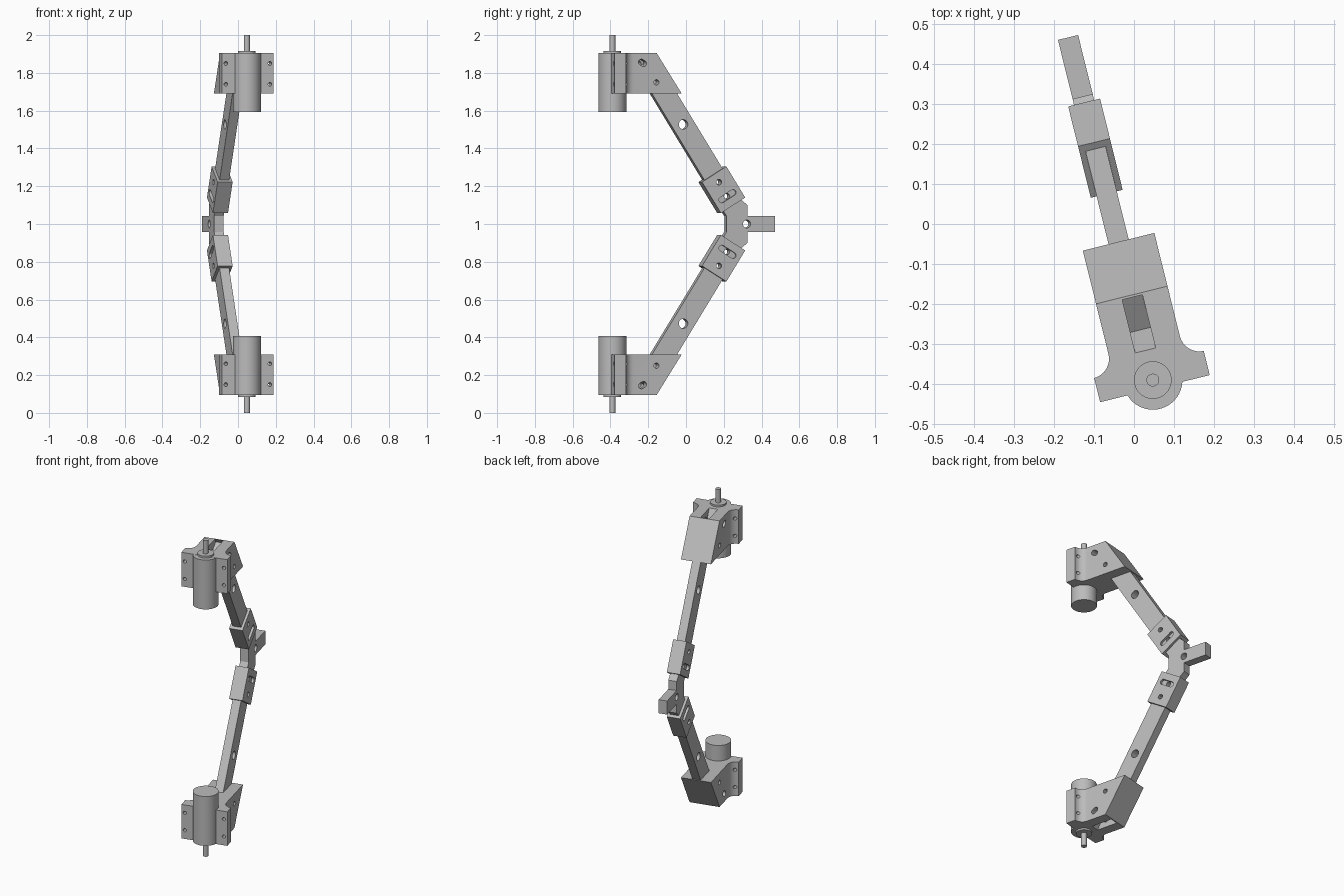
import bpy, bmesh
from math import radians, sin, cos, pi
from mathutils import Matrix, Vector

if "Cube" in bpy.data.objects:
    bpy.data.objects.remove(bpy.data.objects["Cube"])

grey = bpy.data.materials.new("machined grey")
grey.use_nodes = True
COLOUR = (0.5, 0.5, 0.5, 1)
grey.diffuse_color = COLOUR
grey.node_tree.nodes["Principled BSDF"].inputs["Base Color"].default_value = COLOUR

# Local frame: origin on the motor axis at mid height, y runs along the linkage
FRAME = Matrix.Translation((0.047, -0.39, 1)) @ Matrix.Rotation(radians(13.9), 4, 'Z')
SLOPE = radians(58)
D = Vector((cos(SLOPE), -sin(SLOPE)))   # down the arm, in (y, z)
N = Vector((sin(SLOPE), cos(SLOPE)))    # across the arm, in (y, z)
ROOT = Vector((0.279, 0.69))            # arm centre where it leaves the bracket
JOINT = ROOT + D * 0.6                  # sleeve centre


def prism(name, points, low, high, axis='X'):
    """Extrude a profile: (y, z) points along X, or (x, y) points along Z."""
    bm = bmesh.new()
    place = (lambda p: (low, p[0], p[1])) if axis == 'X' else (lambda p: (p[0], p[1], low))
    face = bm.faces.new([bm.verts.new(place(p)) for p in points])
    new = bmesh.ops.extrude_face_region(bm, geom=[face])["geom"]
    step = high - low
    bmesh.ops.translate(bm, verts=[g for g in new if isinstance(g, bmesh.types.BMVert)],
                        vec=(step, 0, 0) if axis == 'X' else (0, 0, step))
    bmesh.ops.recalc_face_normals(bm, faces=bm.faces)
    mesh = bpy.data.meshes.new(name)
    bm.to_mesh(mesh)
    bm.free()
    mesh.materials.append(grey)
    obj = bpy.data.objects.new(name, mesh)
    obj.matrix_world = FRAME
    bpy.context.collection.objects.link(obj)
    return obj


def ring(centre, radius, count=24, stretch=0.0, direction=Vector((1, 0))):
    """Circle points, or a slot when stretched along a direction."""
    side = Vector((-direction.y, direction.x))
    points = []
    for i in range(count):
        a = 2 * pi * (i + 0.5) / count
        shift = stretch if cos(a) > 0 else -stretch
        points.append(Vector(centre) + direction * (radius * cos(a) + shift) + side * radius * sin(a))
    return points


def bar(start, end, half, centre=JOINT):
    """Tilted rectangle measured along the arm from a centre."""
    return [centre + D * s + N * n for s, n in
            ((start, -half), (end, -half), (end, half), (start, half))]


def finish(obj, cutters=(), mirrored=True):
    """Cut, mirror to the other half and shade."""
    for c in cutters:
        mod = obj.modifiers.new("cut", 'BOOLEAN')
        mod.operation, mod.solver, mod.object = 'DIFFERENCE', 'EXACT', c
    if mirrored:
        mod = obj.modifiers.new("mirror", 'MIRROR')
        mod.use_axis = (False, False, True)
        mod.use_mirror_merge = False
    bpy.context.view_layer.update()
    graph = bpy.context.evaluated_depsgraph_get()
    mesh = bpy.data.meshes.new_from_object(obj.evaluated_get(graph))
    obj.modifiers.clear()
    obj.data = mesh
    for c in cutters:
        bpy.data.objects.remove(c)
    bpy.ops.object.select_all(action='DESELECT')
    obj.select_set(True)
    bpy.context.view_layer.objects.active = obj
    bpy.ops.object.shade_smooth_by_angle(angle=radians(30))


def hole(centre, radius, **slot):
    return prism("cutter", ring(centre, radius, **slot), -0.2, 0.2)


# Motor bracket: flanged plan with concave fillets
right = [(0.141, -0.022), (0.141, 0.04)]
right += [(0.142 - 0.05 * sin(a), 0.09 - 0.05 * cos(a)) for a in [radians(11.25 * i) for i in range(1, 9)]]
right += [(0.092, 0.356)]
plan = right + [(-x, y) for x, y in reversed(right)]
bracket = prism("motor_bracket", plan, 0.69, 0.905, 'Z')
slope_cut = prism("cutter", [(0.219, 0.905), (0.199, 0.937), (0.5, 0.95), (0.5, 0.463), (0.356, 0.69)], -0.3, 0.3)
pocket = prism("cutter", bar(-0.45, 0.2, 0.058, ROOT), -0.026, 0.026)
cuts = [slope_cut, pocket, hole((0.142, 0.853), 0.016, stretch=0.007, direction=D.yx.normalized() * -1),
        hole((0.218, 0.75), 0.014)]
for x in (-0.12, 0.12):
    for z in (0.74, 0.85):
        screw = prism("cutter", ring((x, z), 0.01, 16), 0, 0.2, 'Z')
        # turn the cutter so that it runs front to back
        screw.data.transform(Matrix(((1, 0, 0, 0), (0, 0, 1, -0.1), (0, 1, 0, 0), (0, 0, 0, 1))))
        screw.data.flip_normals()
        cuts.append(screw)
finish(bracket, cuts)

# Motor can, front boss and shaft
for name, radius, low, high in (("motor_body", 0.074, 0.592, 0.904),
                                ("motor_boss", 0.047, 0.88, 0.916),
                                ("motor_shaft", 0.016, 0.9, 1.0)):
    finish(prism(name, ring((0, 0), radius, 48), low, high, 'Z'))

# Arm bar from bracket to sleeve
arm = prism("arm", bar(-0.19, 0.59, 0.058, ROOT), -0.0259, 0.0259)
finish(arm, [hole(ROOT + D * 0.192, 0.025), hole(JOINT - D * 0.048, 0.014)])

# Sleeve around the arm end
sleeve = prism("joint_sleeve", bar(-0.097, 0.097, 0.078), -0.041, 0.041)
inside = prism("cutter", bar(-0.2, 0.2, 0.0585), -0.0262, 0.0262)
finish(sleeve, [inside, hole(JOINT - D * 0.048, 0.015),
                hole(JOINT + D * 0.04, 0.016, stretch=0.036, direction=N)])

# Bent elbow connector with the tail tab
top, low = JOINT + N * 0.058, JOINT - N * 0.058
upper = [low, low + D * 0.1, (0.617, 0.042)]
outer = [(0.882, 0.043), (0.73, 0.043), (0.73, 0.1), top + D * 0.1, top]
half = [Vector(p) for p in outer + upper]
profile = half + [Vector((p.x, -p.y)) for p in reversed(half)]
elbow = prism("elbow_connector", profile, -0.0259, 0.0259)
elbow_cuts = [hole((0.727, 0), 0.021)]
for side in (1, -1):
    spot = JOINT + D * 0.04
    elbow_cuts.append(hole((spot.x, side * spot.y), 0.015))
finish(elbow, elbow_cuts, mirrored=False)
